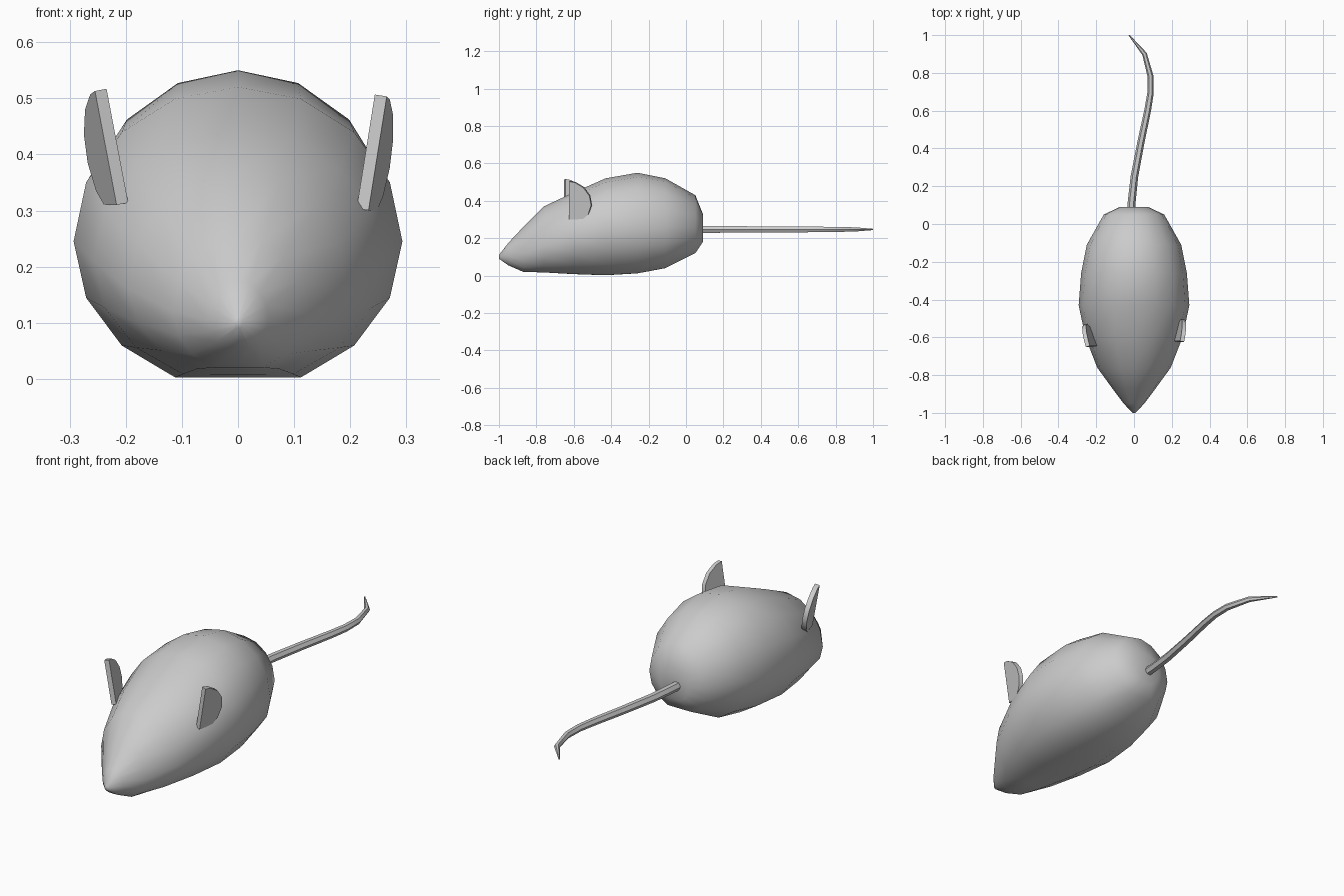
import bpy, bmesh, math
from mathutils import Vector

if "Cube" in bpy.data.objects:
    bpy.data.objects.remove(bpy.data.objects["Cube"])


def make_object(name, rings, angle):
    # Loft a closed skin through rings of equal point count
    bm = bmesh.new()
    loops = [[bm.verts.new(p) for p in r] for r in rings]
    n = len(loops[0])
    for a, b in zip(loops, loops[1:]):
        for i in range(n):
            j = (i + 1) % n
            bm.faces.new((a[i], a[j], b[j], b[i]))
    bm.faces.new(loops[0])
    bm.faces.new(loops[-1])
    bmesh.ops.recalc_face_normals(bm, faces=bm.faces)
    me = bpy.data.meshes.new(name)
    bm.to_mesh(me)
    bm.free()
    ob = bpy.data.objects.new(name, me)
    bpy.context.collection.objects.link(ob)
    bpy.ops.object.select_all(action='DESELECT')
    ob.select_set(True)
    bpy.context.view_layer.objects.active = ob
    bpy.ops.object.shade_smooth_by_angle(angle=math.radians(angle))
    return ob


# Body: y, bottom, top, half width, height of widest point
sections = [
    (-1.0, .09, .11, .008, .10), (-.95, .055, .175, .055, .105),
    (-.87, .02, .26, .115, .12), (-.76, .017, .37, .195, .16),
    (-.60, .008, .445, .257, .21), (-.43, .002, .52, .293, .245),
    (-.26, .012, .55, .28, .25), (-.11, .04, .52, .25, .255),
    (.05, .12, .43, .16, .26), (.09, .18, .33, .075, .255)]
rings = []
for y, lo, hi, w, mid in sections:
    ring = []
    for i in range(16):
        a = 2 * math.pi * i / 16
        c = math.cos(a)
        # flattened belly
        z = mid + (hi - mid) * c if c > 0 else max(lo, mid + (mid - lo) * 1.08 * c)
        ring.append((w * math.sin(a), y, z))
    rings.append(ring)
make_object("body", rings, 60)

# Ears: half-disc outline as (distance back, height)
outline = [(0, 0), (.07, 0), (.10, .025), (.117, .075), (.108, .125),
           (.075, .17), (.03, .197), (0, .203)]


def ear(name, side, x, y, z, splay, lean):
    normal = Vector((side, -splay * side * side, -lean)).normalized()
    base = [Vector((side * (x + splay * u + lean * v), y + u, z + v)) for u, v in outline]
    off = normal * .011
    make_object(name, [[p - off for p in base], [p + off for p in base]], 40)


ear("right_ear", 1, .222, -.622, .302, .22, .16)
ear("left_ear", -1, .206, -.648, .312, .32, .19)

# Tail: x, y, radius along its centre line
path = [(-.015, .06, .021), (-.012, .12, .021), (.002, .25, .02), (.036, .43, .019),
        (.072, .60, .018), (.087, .69, .017), (.088, .78, .016),
        (.056, .90, .013), (-.026, 1.0, .004)]
rings = []
for k, (x, y, r) in enumerate(path):
    p, q = path[max(k - 1, 0)], path[min(k + 1, len(path) - 1)]
    t = Vector((q[0] - p[0], q[1] - p[1], 0)).normalized()
    s = Vector((t.y, -t.x, 0))
    if k == len(path) - 1:
        s = Vector((1, 0, 0))
    rings.append([Vector((x, y, .247)) + s * r * math.cos(i * math.pi / 3)
                  + Vector((0, 0, r * math.sin(i * math.pi / 3))) for i in range(6)])
make_object("tail", rings, 40)
